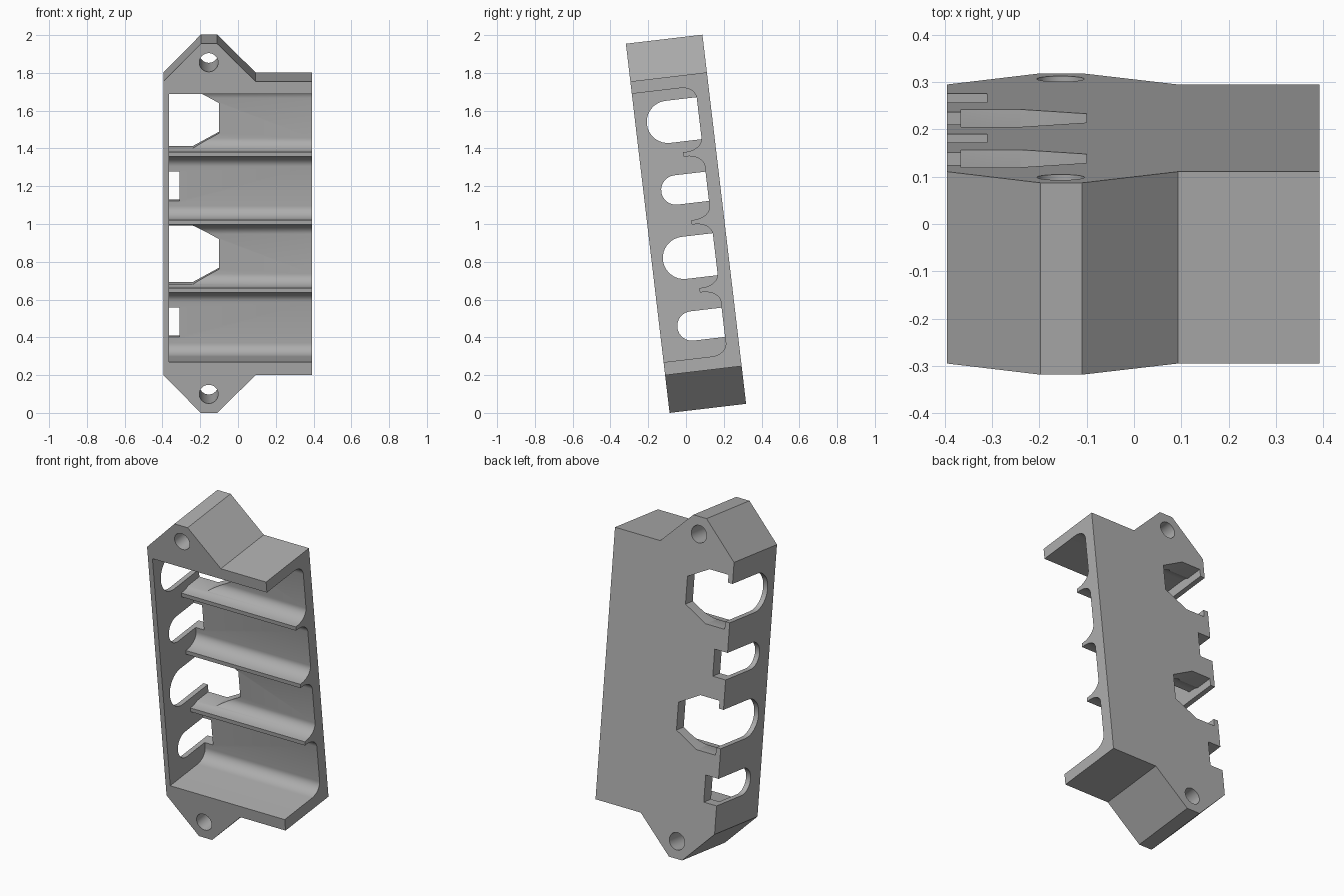
import bpy
import bmesh
from math import sin, cos, pi, radians
from mathutils import Matrix

if "Cube" in bpy.data.objects:
    bpy.data.objects.remove(bpy.data.objects["Cube"])

TILT = radians(6.75)
LEFT, RIGHT = -0.395, 0.392      # body ends in x
WALL = -0.365                    # inner face of the end wall
DEPTH = 0.204                    # half depth
BACK = 0.135                     # inner face of the back wall


def prism(name, points, axis, start, end):
    """Extrude a closed 2D outline: (x, z) along y, or (y, z) along x."""
    bm = bmesh.new()
    place = (lambda a, b: (a, start, b)) if axis == "y" else (lambda a, b: (start, a, b))
    face = bm.faces.new([bm.verts.new(place(a, b)) for a, b in points])
    new = bmesh.ops.extrude_face_region(bm, geom=[face])["geom"]
    step = end - start
    bmesh.ops.translate(bm, verts=[g for g in new if isinstance(g, bmesh.types.BMVert)],
                        vec=(0, step, 0) if axis == "y" else (step, 0, 0))
    bmesh.ops.recalc_face_normals(bm, faces=bm.faces)
    mesh = bpy.data.meshes.new(name)
    bm.to_mesh(mesh)
    bm.free()
    obj = bpy.data.objects.new(name, mesh)
    bpy.context.collection.objects.link(obj)
    return obj


def fillet(depth, height, tip, side, n=10):
    """Quarter arc from a shelf edge to the back wall; side is +1 up, -1 down."""
    return [(BACK - depth + depth * sin(t), tip + side * height * (1 - cos(t)))
            for t in (i * pi / 2 / n for i in range(n + 1))]


# Body with a pointed mounting tab at each end
half = [(RIGHT, 0.783), (0.093, 0.783), (-0.11, 0.984), (-0.197, 0.984), (LEFT, 0.783)]
outline = half + [(x, -z) for x, z in reversed(half)]
body = prism("bracket_body", outline, "y", -DEPTH, DEPTH)
cutters = []

# Open cavity with rounded shelves dividing four bays
profile = [(-0.3, 0.717)] + fillet(0.08, 0.063, 0.717, -1)
for z in (0.366, 0.004, -0.358):
    profile += fillet(0.09, 0.063, z + 0.012, 1)[::-1] + [(0.03, z + 0.012)]
    profile += [(0.03, z - 0.012)] + fillet(0.09, 0.063, z - 0.012, -1)
profile += fillet(0.08, 0.063, -0.714, 1)[::-1] + [(-0.3, -0.714)]
cutters.append(prism("cavity_cutter", profile, "x", WALL, 0.6))

# Mounting holes
for z in (0.884, -0.884):
    circle = [(-0.155 + 0.05 * cos(i * pi / 16), z + 0.05 * sin(i * pi / 16)) for i in range(32)]
    cutters.append(prism("bolt_hole_cutter", circle, "y", -0.4, 0.4))

# Round-nosed openings in the end wall, joined to slots in the back wall
for z, r, large in ((0.547, 0.112, True), (0.184, 0.078, False),
                    (-0.178, 0.112, True), (-0.541, 0.078, False)):
    nose = [(-0.032 - r * sin(i * pi / 16), z + r * cos(i * pi / 16)) for i in range(17)]
    cutters.append(prism("end_opening_cutter", nose + [(0.4, z - r), (0.4, z + r)],
                         "x", -0.6, WALL + 0.001))
    if large:
        edge = [(WALL, 0.157), (-0.24, 0.157), (-0.1, 0.08)]
    else:
        edge = [(WALL, r), (-0.31, r)]
    slot = [(x, z + h) for x, h in edge] + [(x, z - h) for x, h in reversed(edge)]
    cutters.append(prism("back_slot_cutter", slot, "y", -0.05, 0.4))

# Cut everything, then drop the cutters
bpy.context.view_layer.objects.active = body
body.select_set(True)
for cutter in cutters:
    mod = body.modifiers.new("cut", "BOOLEAN")
    mod.operation = "DIFFERENCE"
    mod.solver = "EXACT"
    mod.object = cutter
    bpy.ops.object.modifier_apply(modifier=mod.name)
    bpy.data.objects.remove(cutter)

# Lean the bracket and stand it on the floor
body.data.transform(Matrix.Translation((0, 0, 1)) @ Matrix.Rotation(TILT, 4, "X"))
low = min(v.co.z for v in body.data.vertices)
body.data.transform(Matrix.Translation((0, 0, -low)))

# Plain grey
grey = bpy.data.materials.new("plain_grey")
grey.use_nodes = True
color = (0.42, 0.42, 0.42, 1)
grey.diffuse_color = color
grey.node_tree.nodes["Principled BSDF"].inputs["Base Color"].default_value = color
body.data.materials.clear()
body.data.materials.append(grey)
for poly in body.data.polygons:
    poly.material_index = 0
bpy.ops.object.shade_smooth_by_angle(angle=radians(30))
